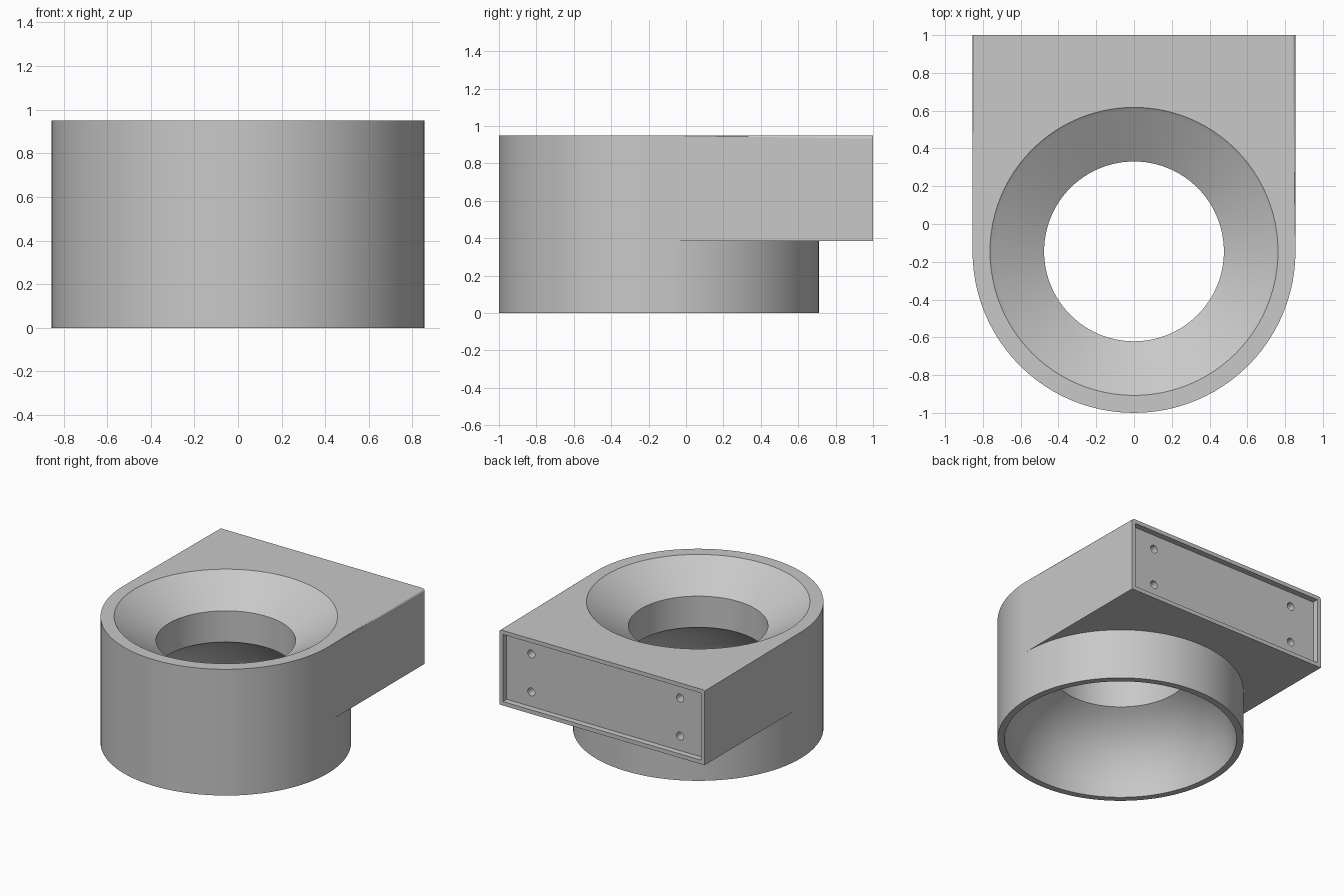
import bpy, bmesh, math
from mathutils import Matrix, Vector

if "Cube" in bpy.data.objects:
    bpy.data.objects.remove(bpy.data.objects["Cube"], do_unlink=True)

N = 96
R, CY = 0.855, -0.145          # round body radius and centre
HEIGHT, SHELF, BACK = 0.95, 0.385, 1.0

grey = bpy.data.materials.new("plain grey")
grey.use_nodes = True
grey.diffuse_color = (0.58, 0.58, 0.58, 1)
grey.node_tree.nodes["Principled BSDF"].inputs["Base Color"].default_value = (0.58, 0.58, 0.58, 1)


def make_object(name, bm):
    bmesh.ops.recalc_face_normals(bm, faces=bm.faces)
    mesh = bpy.data.meshes.new(name)
    bm.to_mesh(mesh)
    bm.free()
    mesh.materials.append(grey)
    obj = bpy.data.objects.new(name, mesh)
    bpy.context.collection.objects.link(obj)
    return obj


def cut(body, cutter):
    cutter.hide_render = True
    mod = body.modifiers.new("cut", 'BOOLEAN')
    mod.operation = 'DIFFERENCE'
    mod.solver = 'EXACT'
    mod.object = cutter
    bpy.context.view_layer.objects.active = body
    bpy.ops.object.modifier_apply(modifier=mod.name)
    bpy.data.objects.remove(cutter, do_unlink=True)


# Housing: round skirt below, D-shaped block with a flat back above
bm = bmesh.new()


def ring(z, indices):
    return [bm.verts.new((R * math.cos(math.tau * i / N),
                          CY + R * math.sin(math.tau * i / N), z)) for i in indices]


low = ring(0, range(N))
mid = ring(SHELF, range(N))
front = ring(HEIGHT, range(N // 2, N + 1))
front_low = mid[N // 2:] + mid[:1]
corner = {(s, z): bm.verts.new((s * R, BACK, z)) for s in (-1, 1) for z in (SHELF, HEIGHT)}
cl, cr = corner[-1, SHELF], corner[1, SHELF]
tl, tr = corner[-1, HEIGHT], corner[1, HEIGHT]

base = bm.faces.new(low)
for i in range(N):
    j = (i + 1) % N
    bm.faces.new((low[i], low[j], mid[j], mid[i]))
for i in range(N // 2):
    bm.faces.new((front_low[i], front_low[i + 1], front[i + 1], front[i]))
top = bm.faces.new(front + [tr, tl])
bm.faces.new((front_low[-1], cr, tr, front[-1]))
bm.faces.new((cl, front_low[0], front[0], tl))
back = bm.faces.new((cr, cl, tl, tr))
bm.faces.new(mid[:N // 2 + 1] + [cl, cr])
rounded = [e for e in list(base.edges) + list(top.edges) if e not in set(back.edges)]
bmesh.ops.bevel(bm, geom=rounded, offset=0.018, segments=3, profile=0.5, affect='EDGES')
housing = make_object("housing", bm)

# Bore: domed lower cavity, straight throat, flared upper mouth
rim, bulge, throat = Vector((0.806, 0.005)), Vector((0.78, 0.36)), Vector((0.476, 0.535))
dome = []
for k in range(13):
    t = k / 12
    dome.append(tuple(rim * (1 - t) ** 2 + bulge * 2 * t * (1 - t) + throat * t * t))
profile = [(0, -0.1), (0.806, -0.1)] + dome + [
    (0.476, 0.77), (0.745, 0.938), (0.757, 0.945), (0.768, 0.955), (0.768, 1.1), (0, 1.1)]
bm = bmesh.new()
pts = [bm.verts.new((r, CY, z)) for r, z in profile]
edges = [bm.edges.new(pair) for pair in zip(pts, pts[1:])]
bmesh.ops.spin(bm, geom=pts + edges, cent=(0, CY, 0), axis=(0, 0, 1),
               angle=math.tau, steps=N)
bmesh.ops.remove_doubles(bm, verts=bm.verts, dist=0.0005)
cut(housing, make_object("bore_cutter", bm))

# Shallow rectangular recess in the back
DEPTH, MARGIN = 0.045, 0.03
zc = (SHELF + HEIGHT) / 2
bm = bmesh.new()
size = Matrix.Diagonal((2 * (R - MARGIN), 2 * DEPTH, HEIGHT - SHELF - 2 * MARGIN, 1))
bmesh.ops.create_cube(bm, size=1, matrix=Matrix.Translation((0, BACK, zc)) @ size)
cut(housing, make_object("recess_cutter", bm))

# Four screw holes in the recess floor
bm = bmesh.new()
for sx in (-1, 1):
    for sz in (-1, 1):
        place = Matrix.Translation((sx * 0.62, BACK - DEPTH, zc + sz * 0.143))
        bmesh.ops.create_cone(bm, cap_ends=True, segments=24, radius1=0.03, radius2=0.03,
                              depth=0.2, matrix=place @ Matrix.Rotation(math.pi / 2, 4, 'X'))
cut(housing, make_object("hole_cutter", bm))

# Smooth round walls, crisp edges
bpy.ops.object.select_all(action='DESELECT')
housing.select_set(True)
bpy.context.view_layer.objects.active = housing
bpy.ops.object.shade_smooth_by_angle(angle=math.radians(32))
weighted = housing.modifiers.new("weighted normals", 'WEIGHTED_NORMAL')
weighted.keep_sharp = True
